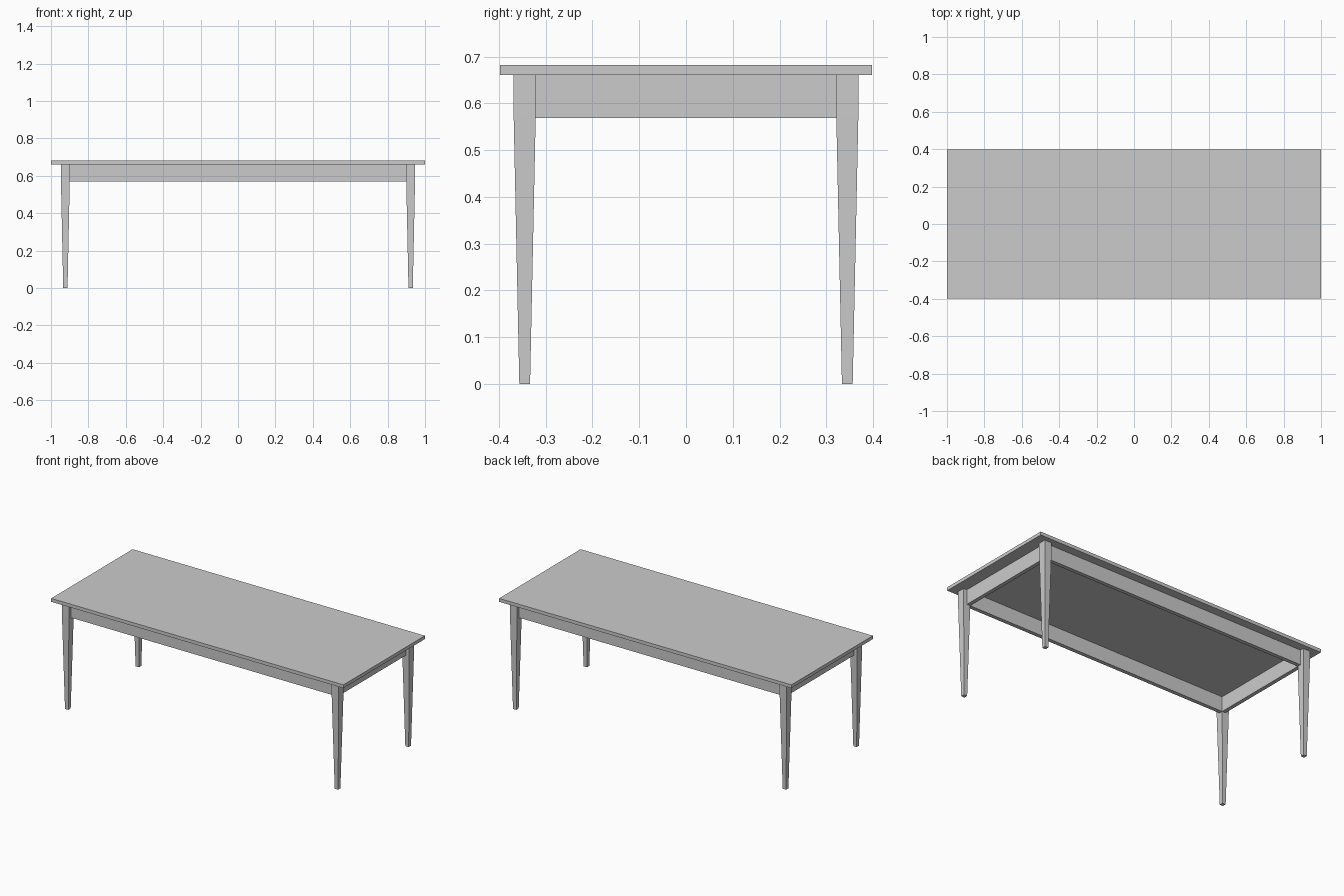
import bpy, bmesh

cube = bpy.data.objects.get("Cube")
if cube:
    bpy.data.objects.remove(cube, do_unlink=True)

GREY = (0.6, 0.6, 0.6, 1)
grey = bpy.data.materials.new("plain grey")
grey.use_nodes = True
grey.diffuse_color = GREY
grey.node_tree.nodes["Principled BSDF"].inputs["Base Color"].default_value = GREY

TOP, UNDER, APRON = 0.682, 0.661, 0.569   # main heights
LEG_X, LEG_Y = 0.923, 0.345               # leg centres
LEG_TOP, LEG_FOOT = 0.0235, 0.0115        # leg half widths


def loft(name, sections, x=0, y=0):
    """Solid through stacked rectangles given as (z, half x, half y)."""
    bm = bmesh.new()
    rings = [[bm.verts.new((x + sx * hx, y + sy * hy, z))
              for sx, sy in ((-1, -1), (1, -1), (1, 1), (-1, 1))]
             for z, hx, hy in sections]
    bm.faces.new(rings[0][::-1])
    bm.faces.new(rings[-1])
    for a, b in zip(rings, rings[1:]):
        for i in range(4):
            j = (i + 1) % 4
            bm.faces.new((a[i], a[j], b[j], b[i]))
    mesh = bpy.data.meshes.new(name)
    bm.to_mesh(mesh)
    bm.free()
    mesh.materials.append(grey)
    obj = bpy.data.objects.new(name, mesh)
    bpy.context.collection.objects.link(obj)
    return obj


# Table top
loft("table_top", [(UNDER, 1, 0.398), (TOP, 1, 0.398)])

# Tapered legs, square beside the apron
for sx, side in ((1, "left"), (-1, "right")):
    for sy, end in ((-1, "front"), (1, "back")):
        loft(f"{end}_{side}_leg",
             [(0, LEG_FOOT, LEG_FOOT), (APRON, LEG_TOP, LEG_TOP), (UNDER, LEG_TOP, LEG_TOP)],
             sx * LEG_X, sy * LEG_Y)

# Apron boards, flush with the inner faces of the legs
THICK = 0.012
in_x, in_y = LEG_X - LEG_TOP, LEG_Y - LEG_TOP
for s, end, side in ((-1, "front", "right"), (1, "back", "left")):
    loft(f"{end}_apron", [(z, in_x, THICK) for z in (APRON, UNDER)], y=s * (in_y + THICK))
    loft(f"{side}_apron", [(z, THICK, in_y) for z in (APRON, UNDER)], x=s * (in_x + THICK))
